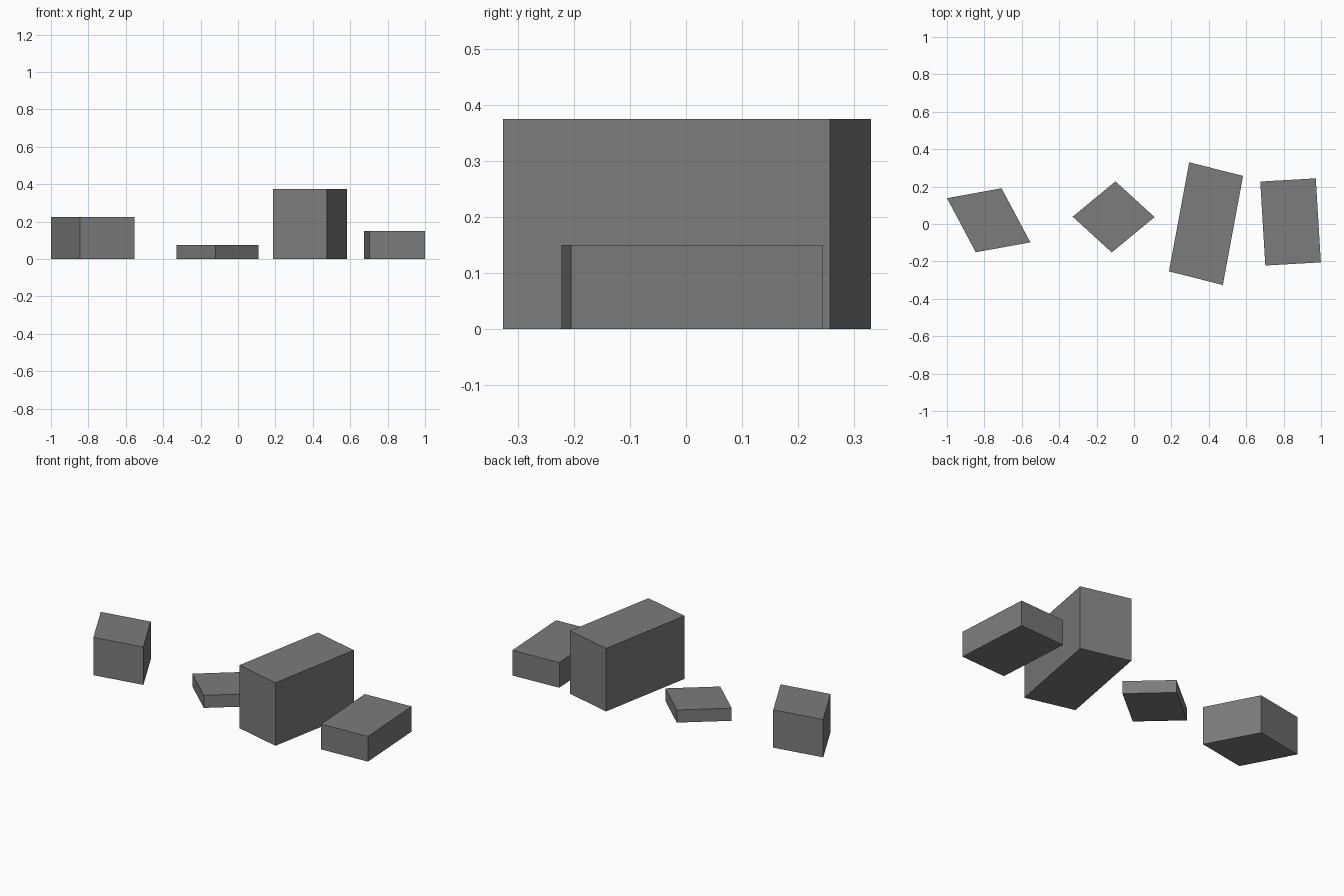
import bpy, bmesh
from mathutils import Vector

if "Cube" in bpy.data.objects:
    bpy.data.objects.remove(bpy.data.objects["Cube"])

grey = bpy.data.materials.new("dark_grey")
grey.diffuse_color = (0.2, 0.2, 0.2, 1)
grey.use_nodes = True
grey.node_tree.nodes["Principled BSDF"].inputs["Base Color"].default_value = grey.diffuse_color


def block(name, centre, edge_u, edge_v, height):
    """Skewed block: a parallelogram footprint on the ground, extruded up."""
    c, u, v = Vector(centre), Vector(edge_u) / 2, Vector(edge_v) / 2
    bm = bmesh.new()
    corners = [c - u - v, c + u - v, c + u + v, c - u + v]
    base = bm.faces.new([bm.verts.new((p.x, p.y, 0)) for p in corners])
    top = bmesh.ops.extrude_face_region(bm, geom=[base], use_keep_orig=True)["geom"]
    bmesh.ops.translate(bm, vec=(0, 0, height),
                        verts=[g for g in top if isinstance(g, bmesh.types.BMVert)])
    bmesh.ops.recalc_face_normals(bm, faces=bm.faces)
    mesh = bpy.data.meshes.new(name)
    bm.to_mesh(mesh)
    bm.free()
    mesh.materials.append(grey)
    bpy.context.collection.objects.link(bpy.data.objects.new(name, mesh))


# Row of four blocks, left to right
block("left_block", (-0.777, 0.02), (0.292, 0.053), (-0.154, 0.289), 0.225)
block("flat_block", (-0.109, 0.038), (0.229, 0.189), (-0.209, 0.191), 0.075)
block("tall_block", (0.385, 0.002), (0.288, -0.073), (0.108, 0.583), 0.375)
block("right_block", (0.837, 0.011), (0.297, 0.017), (-0.027, 0.449), 0.15)
